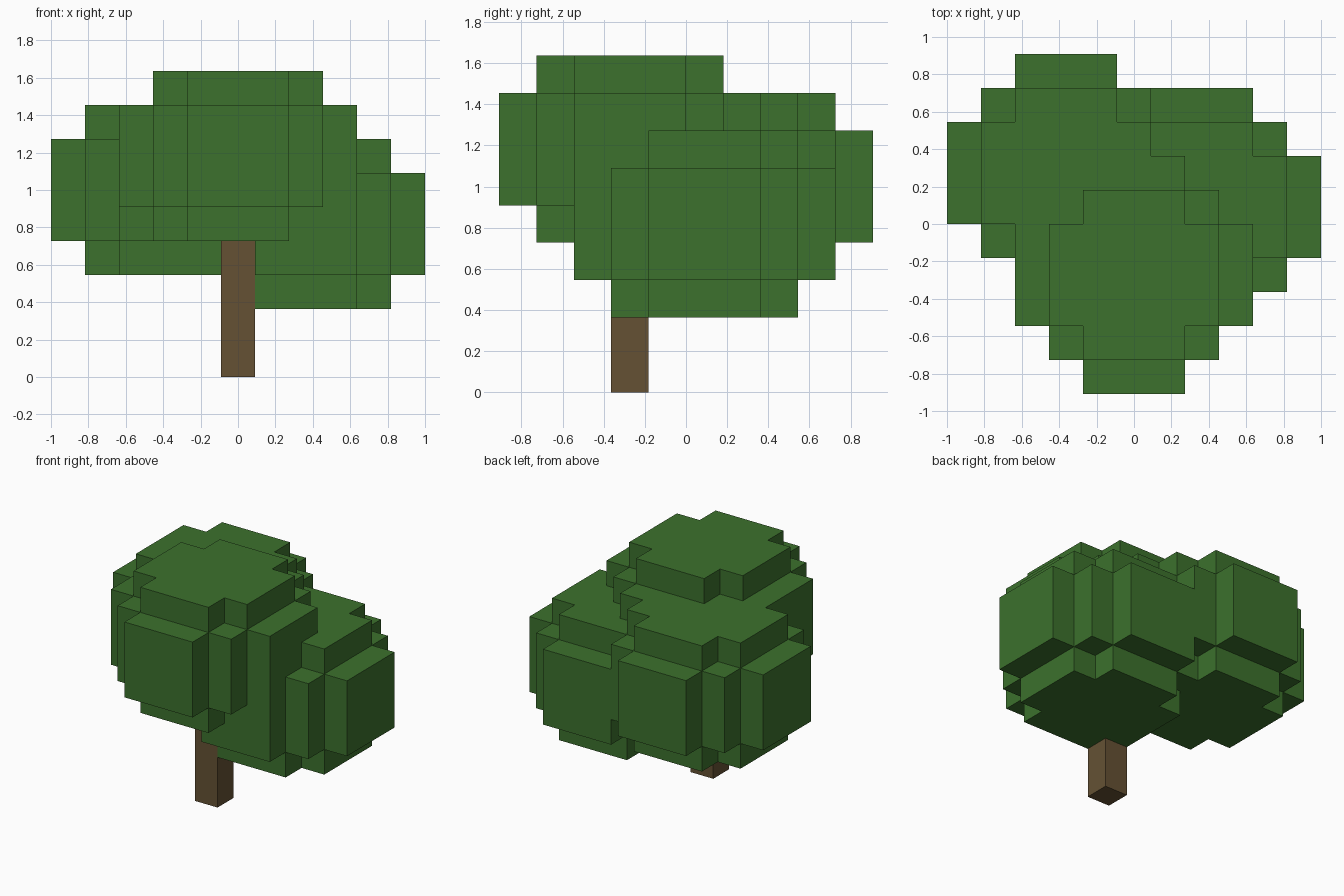
import bpy
import bmesh
from math import radians
from mathutils import Vector

cube = bpy.data.objects.get("Cube")
if cube:
    bpy.data.objects.remove(cube, do_unlink=True)

UNIT = 2 / 11                                # edge of one block
ORIGIN = Vector((-5.5, -5, 0))               # corner of the block grid
DIRECTIONS = [Vector(d) for d in ((1, 0, 0), (-1, 0, 0), (0, 1, 0),
                                  (0, -1, 0), (0, 0, 1), (0, 0, -1))]


def make_material(name, rgb):
    mat = bpy.data.materials.new(name)
    mat.use_nodes = True
    mat.diffuse_color = (*rgb, 1)
    mat.node_tree.nodes["Principled BSDF"].inputs["Base Color"].default_value = (*rgb, 1)
    return mat


def disc(radius):
    """Block offsets of a square with stepped corners."""
    span = range(-radius, radius + 1)
    return [(x, y) for x in span for y in span if abs(x) + abs(y) <= radius + 1]


def leaf_clump(cx, cy, cz):
    """Wide disc three blocks tall, with a smaller disc above and below."""
    return {(cx + x, cy + y, cz + z) for z in range(-2, 3)
            for x, y in disc(2 if abs(z) == 2 else 3)}


def build_blocks(name, cells, solid, mat):
    """Skin the exposed sides of a set of blocks and merge flat areas."""
    bm = bmesh.new()
    for cell in cells:
        centre = Vector(cell) + Vector((0.5, 0.5, 0.5)) + ORIGIN
        for d in DIRECTIONS:
            if tuple(int(c + n) for c, n in zip(cell, d)) in solid:
                continue
            u = Vector((d.y, d.z, d.x)) / 2
            v = d.cross(u)
            corners = (-u - v, u - v, u + v, v - u)
            bm.faces.new([bm.verts.new((centre + d / 2 + c) * UNIT) for c in corners])
    bmesh.ops.remove_doubles(bm, verts=bm.verts, dist=UNIT / 100)
    bmesh.ops.dissolve_limit(bm, angle_limit=radians(1), verts=bm.verts, edges=bm.edges)
    mesh = bpy.data.meshes.new(name)
    bm.to_mesh(mesh)
    bm.free()
    mesh.materials.append(mat)
    obj = bpy.data.objects.new(name, mesh)
    bpy.context.collection.objects.link(obj)
    return obj


leaf_green = make_material("leaf green", (0.045, 0.165, 0.026))
bark_brown = make_material("bark brown", (0.130, 0.083, 0.034))

# Trunk column, and three overlapping clumps: top front, right and left
trunk = {(5, 3, z) for z in range(4)}
leaves = (leaf_clump(5, 3, 6) | leaf_clump(3, 6, 5) | leaf_clump(7, 5, 4)) - trunk

build_blocks("trunk", trunk, trunk | leaves, bark_brown)
build_blocks("foliage", leaves, trunk | leaves, leaf_green)
